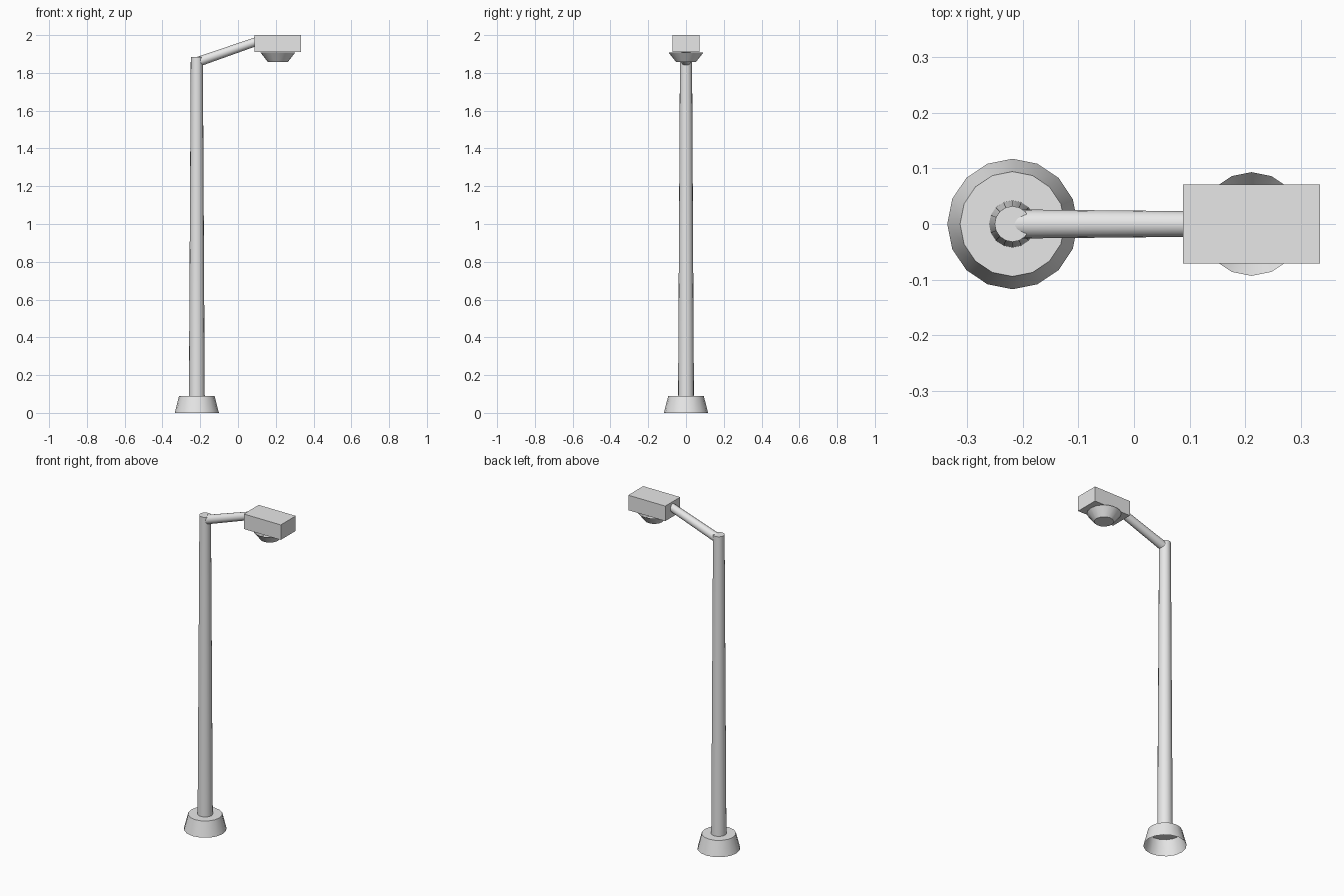
import bpy
import bmesh
import math
from mathutils import Vector

cube = bpy.data.objects.get("Cube")
if cube:
    bpy.data.objects.remove(cube, do_unlink=True)

# Single painted-metal colour
grey = bpy.data.materials.new("light_grey")
grey.use_nodes = True
colour = (0.8, 0.8, 0.8, 1)
grey.diffuse_color = colour
grey.node_tree.nodes["Principled BSDF"].inputs["Base Color"].default_value = colour

SIDES = 16
POLE_X = -0.218
HEAD_X = 0.211


def finish(name, bm):
    mesh = bpy.data.meshes.new(name)
    bm.to_mesh(mesh)
    bm.free()
    obj = bpy.data.objects.new(name, mesh)
    bpy.context.collection.objects.link(obj)
    mesh.materials.append(grey)
    bpy.ops.object.select_all(action="DESELECT")
    obj.select_set(True)
    bpy.context.view_layer.objects.active = obj
    bpy.ops.object.shade_smooth_by_angle(angle=math.radians(30))
    return obj


def tapered_tube(name, start, end, r_start, r_end, cap_start=True, cap_end=True):
    """Round tapered part running from start to end, each end capped or open."""
    start, end = Vector(start), Vector(end)
    axis = end - start
    turn = axis.to_track_quat("Z", "Y")
    bm = bmesh.new()
    rings = []
    for centre, radius in ((start, r_start), (end, r_end)):
        ring = []
        for i in range(SIDES):
            a = math.tau * i / SIDES
            ring.append(bm.verts.new(centre + turn @ Vector((radius * math.cos(a), radius * math.sin(a), 0))))
        rings.append(ring)
    low, high = rings
    for i in range(SIDES):
        j = (i + 1) % SIDES
        bm.faces.new((low[i], low[j], high[j], high[i]))
    if cap_start:
        bm.faces.new(low[::-1])
    if cap_end:
        bm.faces.new(high)
    return finish(name, bm)


# Foot, hollow underneath
tapered_tube("base", (POLE_X, 0, 0), (POLE_X, 0, 0.09), 0.117, 0.094, cap_start=False)

# Upright pole and sloping arm
tapered_tube("pole", (POLE_X, 0, 0.09), (POLE_X, 0, 1.885), 0.042, 0.032)
tapered_tube("arm", (POLE_X + 0.01, 0, 1.86), (0.1, 0, 1.967), 0.026, 0.023)

# Lamp housing
bm = bmesh.new()
bmesh.ops.create_cube(bm, size=1)
bmesh.ops.scale(bm, vec=(0.246, 0.142, 0.09), verts=bm.verts)
bmesh.ops.translate(bm, vec=(HEAD_X, 0, 1.955), verts=bm.verts)
finish("lamp_housing", bm)

# Lamp cup under the housing, open at the top
tapered_tube("lamp_cup", (HEAD_X, 0, 1.858), (HEAD_X, 0, 1.909), 0.053, 0.093, cap_end=False)
